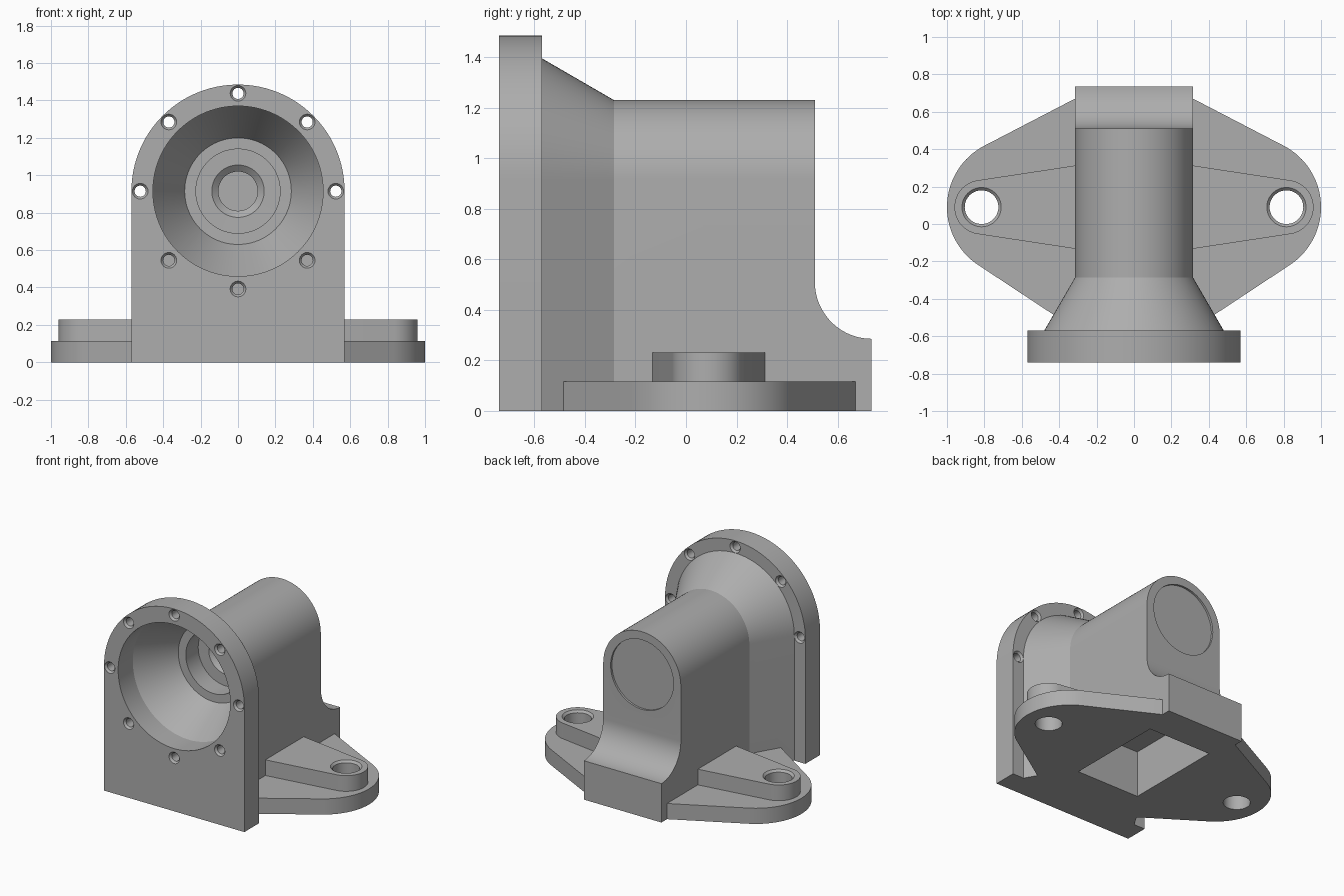
import bpy, bmesh
from math import sin, cos, pi, radians
from mathutils import Matrix

cube = bpy.data.objects.get("Cube")
if cube:
    bpy.data.objects.remove(cube, do_unlink=True)

AXIS_Z = 0.915      # height of the bore axis
HALF = 0.315        # half width of the body
MID_Y = 0.09        # middle of the mounting plate

grey = bpy.data.materials.new("cast_grey")
grey.use_nodes = True
grey.diffuse_color = (0.42, 0.42, 0.42, 1)
grey.node_tree.nodes["Principled BSDF"].inputs["Base Color"].default_value = grey.diffuse_color


def loft(name, rings):
    """Skin a list of equal-length closed rings and cap both ends."""
    bm = bmesh.new()
    loops = [[bm.verts.new(p) for p in ring] for ring in rings]
    n = len(loops[0])
    for a, b in zip(loops, loops[1:]):
        for i in range(n):
            j = (i + 1) % n
            bm.faces.new((a[i], a[j], b[j], b[i]))
    bm.faces.new(loops[0])
    bm.faces.new(loops[-1])
    bmesh.ops.recalc_face_normals(bm, faces=bm.faces)
    mesh = bpy.data.meshes.new(name)
    bm.to_mesh(mesh)
    bm.free()
    mesh.materials.append(grey)
    ob = bpy.data.objects.new(name, mesh)
    bpy.context.collection.objects.link(ob)
    return ob


def arc(cx, cy, r, start, end, n):
    steps = [radians(start + (end - start) * i / n) for i in range(n + 1)]
    return [(cx + r * cos(a), cy + r * sin(a)) for a in steps]


def arch(y, r):
    """Round-topped upright outline standing on the ground."""
    pts = [(r, 0)] + arc(0, AXIS_Z, r, 0, 180, 48) + [(-r, 0)]
    return [(x, y, z) for x, z in pts]


def turned(name, profile, x, z, n=64):
    """Turn (y, radius) pairs about an axis parallel to y."""
    return loft(name, [[(x + r * cos(2 * pi * i / n), y, z + r * sin(2 * pi * i / n))
                        for i in range(n)] for y, r in profile])


def slab(name, outline, z0, z1):
    return loft(name, [[(x, y, z) for x, y in outline] for z in (z0, z1)])


def combine(target, tool, operation):
    mod = target.modifiers.new(tool.name, 'BOOLEAN')
    mod.operation = operation
    mod.solver = 'EXACT'
    mod.object = tool
    bpy.context.view_layer.objects.active = target
    bpy.ops.object.modifier_apply(modifier=mod.name)
    bpy.data.objects.remove(tool, do_unlink=True)


# Body with flared front
housing = loft("gear_housing", [arch(-0.65, 0.48), arch(-0.57, 0.48),
                                arch(-0.285, HALF), arch(0.735, HALF)])

# Rear scoop leaving a low foot with a concave fillet
scoop = [(0.51, 1.5)] + arc(0.735, 0.51, 0.225, 180, 270, 20) + [(0.9, 0.285), (0.9, 1.5)]
combine(housing, loft("rear_scoop", [[(x, y, z) for y, z in scoop] for x in (-0.5, 0.5)]),
        'DIFFERENCE')

# Front flange
combine(housing, loft("front_flange", [arch(-0.74, 0.57), arch(-0.57, 0.57)]), 'UNION')

# Mounting plate and the raised bosses
side = [(0.2, -0.637)] + arc(0.63, MID_Y, 0.37, -57.5, 62.5, 32) + [(0.2, 0.73)]
plate = side + [(-x, y) for x, y in reversed(side)]
combine(housing, slab("mounting_plate", plate, 0, 0.115), 'UNION')
side = [(0.2, MID_Y - 0.24)] + arc(0.815, MID_Y, 0.145, -82, 82, 32) + [(0.2, MID_Y + 0.24)]
boss = side + [(-x, y) for x, y in reversed(side)]
combine(housing, slab("raised_boss", boss, 0.05, 0.23), 'UNION')

# Stepped front bore
bore = [(-0.8, 0.455), (-0.57, 0.455), (-0.285, 0.285), (-0.284, 0.225), (-0.14, 0.225),
        (-0.139, 0.14), (-0.11, 0.105), (0.2, 0.105)]
combine(housing, turned("front_bore", bore, 0, AXIS_Z, 96), 'DIFFERENCE')

# Shallow rear cap recess
combine(housing, turned("rear_recess", [(0.495, 0.255), (0.6, 0.255)], 0, AXIS_Z), 'DIFFERENCE')

# Flange bolt holes with countersinks
for k in range(8):
    a = k * pi / 4
    hole = [(-0.76, 0.042), (-0.74, 0.042), (-0.725, 0.03), (-0.57, 0.03)]
    if k < 5:
        hole[3:] = [(-0.585, 0.03), (-0.57, 0.042), (-0.55, 0.042)]
    combine(housing, turned("bolt_hole", hole, 0.523 * cos(a), AXIS_Z + 0.523 * sin(a), 24),
            'DIFFERENCE')

# Plate holes with chamfered rims
for s in (-1, 1):
    cutter = turned("plate_hole", [(-0.1, 0.09), (0.215, 0.09), (0.23, 0.105), (0.3, 0.105)], 0, 0, 48)
    cutter.data.transform(Matrix.Translation((s * 0.815, MID_Y, 0)) @ Matrix.Rotation(pi / 2, 4, 'X'))
    combine(housing, cutter, 'DIFFERENCE')

# Hollow in the underside
pocket = [(-0.255, -0.27), (0.255, -0.27), (0.255, 0.47), (-0.255, 0.47)]
combine(housing, slab("under_pocket", pocket, -0.1, 0.34), 'DIFFERENCE')

bpy.ops.object.select_all(action='DESELECT')
housing.select_set(True)
bpy.context.view_layer.objects.active = housing
bpy.ops.object.shade_smooth_by_angle(angle=radians(25))
